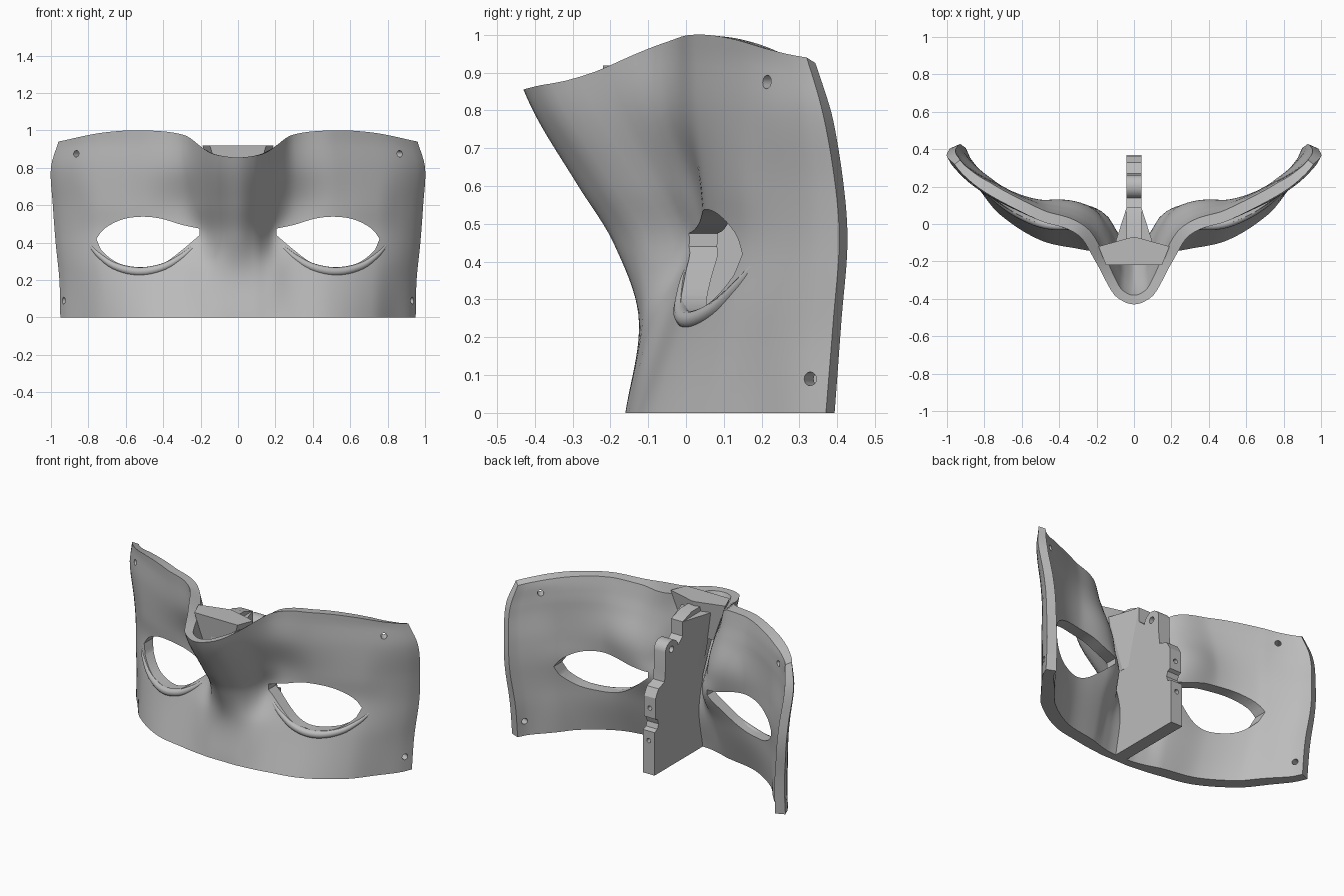
import bpy, bmesh, math
from mathutils import Matrix, Vector

cube = bpy.data.objects.get("Cube")
if cube:
    bpy.data.objects.remove(cube, do_unlink=True)

grey = bpy.data.materials.new("plain_grey")
grey.use_nodes = True
grey.diffuse_color = (0.5, 0.5, 0.5, 1)
grey.node_tree.nodes["Principled BSDF"].inputs["Base Color"].default_value = (0.5, 0.5, 0.5, 1)


def interp(xs, ys, x, flat_start=False):
    """Smooth curve through a few stations."""
    n = len(xs)
    x = min(max(x, xs[0]), xs[-1])
    i = next((k for k in range(n - 1) if x <= xs[k + 1]), n - 2)

    def slope(k):
        if k == 0 and flat_start:
            return 0
        a, b = max(k - 1, 0), min(k + 1, n - 1)
        return (ys[b] - ys[a]) / (xs[b] - xs[a])

    h = xs[i + 1] - xs[i]
    t = (x - xs[i]) / h
    return ((1 + 2 * t) * (1 - t) ** 2 * ys[i] + t * (1 - t) ** 2 * h * slope(i)
            + t * t * (3 - 2 * t) * ys[i + 1] + t * t * (t - 1) * h * slope(i + 1))


def finish(bm, name, angle=35):
    bmesh.ops.recalc_face_normals(bm, faces=bm.faces)
    me = bpy.data.meshes.new(name)
    bm.to_mesh(me)
    bm.free()
    ob = bpy.data.objects.new(name, me)
    bpy.context.collection.objects.link(ob)
    me.materials.append(grey)
    smooth(ob, angle)
    return ob


def activate(ob):
    bpy.ops.object.select_all(action='DESELECT')
    ob.select_set(True)
    bpy.context.view_layer.objects.active = ob


def smooth(ob, angle=35):
    activate(ob)
    bpy.ops.object.shade_smooth_by_angle(angle=math.radians(angle))


def loft(bm, lower, upper):
    """Closed solid between two matching rings of points."""
    a = [bm.verts.new(p) for p in lower]
    b = [bm.verts.new(p) for p in upper]
    n = len(a)
    bm.faces.new(a)
    bm.faces.new(b)
    for i in range(n):
        j = (i + 1) % n
        bm.faces.new((a[i], a[j], b[j], b[i]))


def drill(bm, centre, direction, radius, depth):
    turn = Vector(direction).to_track_quat('Z', 'Y').to_matrix().to_4x4()
    bmesh.ops.create_cone(bm, cap_ends=True, segments=20, radius1=radius, radius2=radius,
                          depth=depth, matrix=Matrix.Translation(centre) @ turn)


def cut(ob, bm):
    tool = finish(bm, "cutter")
    tool.hide_render = True
    mod = ob.modifiers.new("cut", 'BOOLEAN')
    mod.operation, mod.solver, mod.object = 'DIFFERENCE', 'EXACT', tool
    activate(ob)
    bpy.ops.object.modifier_apply(modifier=mod.name)
    bpy.data.objects.remove(tool, do_unlink=True)
    smooth(ob)


# Front surface: depth at stations across, for several heights
ACROSS = (0, .1, .15, .2, .3, .53, .76, .88, .97, 1)
HEIGHTS = (0, .25, .45, .6, .8, 1)
DEPTH = ((-.16, -.16, -.155, -.15, -.135, -.085, .055, .195, .305, .37),
         (-.125, -.115, -.1, -.085, -.05, -.002, .1, .205, .32, .39),
         (-.192, -.135, -.06, .005, .025, .055, .145, .235, .34, .405),
         (-.285, -.225, -.15, -.06, .02, .05, .14, .235, .335, .395),
         (-.405, -.355, -.275, -.17, -.05, .03, .14, .22, .31, .36),
         (-.485, -.44, -.36, -.26, -.07, .02, .13, .2, .27, .30))
BROW = (0, .1, .15, .2, .3, .53, .76, 1)
TOP = (.855, .866, .88, .91, .975, 1, .987, .94)


def edge(z):
    return interp((0, .2, .4, .6, .8, .94), (.95, .955, .975, .99, 1, .96), z)


def front(x, z):
    u = abs(x) / edge(z)
    return interp(HEIGHTS, [interp(ACROSS, row, u, True) for row in DEPTH], z)


def inward(x, z):
    e = 0.004
    s = (front(x + e, z) - front(x - e, z)) / (2 * e)
    if abs(x) > edge(z) - e:
        s = 2 * s
    return Vector((-s, 1, 0)).normalized()


def hump(x, z, x0, z0, wide, high):
    return math.exp(-((abs(x) - x0) / wide) ** 2 - ((z - z0) / high) ** 2)


def thickness(x, z, t):
    """Thin at the nose, rim and eyes; thick behind the brow."""
    d = 0.05 + 0.028 * min(1, (x / 0.25) ** 2) - 0.025 * max(0, abs(x) - 0.8) / 0.2
    d += 0.035 * hump(x, z, .36, .72, .18, .15) - 0.025 * hump(x, z, .54, .4, .24, .15)
    return d - 0.02 * max(0, t - 0.85) / 0.15 * min(1, abs(x) / 0.25)


# Mask shell: outer and inner skins joined round the border
NU, NT = 96, 36
bm = bmesh.new()
skins = ([], [])
for i in range(NU + 1):
    u = 2 * i / NU - 1
    columns = ([], [])
    for j in range(NT + 1):
        t = j / NT
        z = t * interp(BROW, TOP, abs(u), True)
        x = u * edge(z)
        outer = Vector((x, front(x, z), z))
        inner = outer + inward(x, z) * thickness(x, z, t)
        if abs(u) < 0.6:
            inner.z = t * interp(BROW, TOP, abs(inner.x), True)
        inner.z -= 0.015 * t * u * u
        columns[0].append(bm.verts.new(outer))
        columns[1].append(bm.verts.new(inner))
    for s in (0, 1):
        skins[s].append(columns[s])
for g in skins:
    for i in range(NU):
        for j in range(NT):
            bm.faces.new((g[i][j], g[i + 1][j], g[i + 1][j + 1], g[i][j + 1]))
border = ([(i, 0) for i in range(NU)] + [(NU, j) for j in range(NT)]
          + [(i, NT) for i in range(NU, 0, -1)] + [(0, j) for j in range(NT, 0, -1)])
for (a, b), (c, d) in zip(border, border[1:] + border[:1]):
    o, n = skins
    bm.faces.new((o[a][b], o[c][d], n[c][d], n[a][b]))
shell = finish(bm, "mask_shell")

# Eye openings and strap holes
UPPER = ((.205, .3, .42, .53, .63, .72, .757), (.475, .495, .53, .538, .52, .47, .42))
LOWER = ((.205, .3, .38, .46, .55, .65, .735, .757), (.44, .36, .3, .27, .27, .295, .365, .42))
STEPS = [.205 + .552 * k / 24 for k in range(25)]
ring = [(x, interp(*UPPER, x)) for x in STEPS] + [(x, interp(*LOWER, x)) for x in STEPS[-2::-1]]
bm = bmesh.new()
for side in (-1, 1):
    loft(bm, [(side * x, -.5, z) for x, z in ring], [(side * x, .6, z) for x, z in ring])
    for x, z in ((.865, .875), (.932, .09)):
        drill(bm, (side * x, front(x, z), z), inward(side * x, z), .018, .3)
cut(shell, bm)

# Raised lower eyelids, tapered tubes lying on the shell
LID = ((.225, .3, .4, .53, .66, .75, .8), (.39, .325, .268, .245, .275, .34, .4))
for side, label in ((1, "left"), (-1, "right")):
    cu = bpy.data.curves.new(label + "_eyelid", 'CURVE')
    cu.dimensions, cu.bevel_depth, cu.bevel_resolution, cu.use_fill_caps = '3D', .024, 3, True
    sp = cu.splines.new('POLY')
    count = 25
    sp.points.add(count - 1)
    for k, p in enumerate(sp.points):
        t = k / (count - 1)
        x = .225 + .575 * t
        z = interp(*LID, x)
        p.co = (side * x, front(x, z) + .01, z, 1)
        p.radius = .25 + .75 * math.sin(math.pi * t) ** .6
    ob = bpy.data.objects.new(label + "_eyelid", cu)
    bpy.context.collection.objects.link(ob)
    cu.materials.append(grey)
    activate(ob)
    bpy.ops.object.convert(target='MESH')
    smooth(bpy.context.object, 50)

# Rear mounting plate with a groove, a round lug and screw holes
lug = [(.2 + .062 * math.cos(a), .73 + .055 * math.sin(a))
       for a in [math.pi * k / 8 for k in range(9)]]
outline = [(-.12, 0), (.37, 0), (.37, .27), (.34, .28), (.33, .31), (.34, .34), (.36, .35),
           (.36, .48), (.33, .53), (.27, .55), (.262, .62)] + lug + [
           (.09, .77), (.09, .86), (0, .89), (-.2, .89),
           (-.22, .68), (-.17, .58), (-.11, .45), (-.09, .3)]
bm = bmesh.new()
loft(bm, [(-.04, y, z) for y, z in outline], [(.04, y, z) for y, z in outline])
plate = finish(bm, "mounting_plate", 30)
bm = bmesh.new()
drill(bm, (0, .2, .73), (1, 0, 0), .02, .3)
for z in (.21, .41):
    drill(bm, (0, .37, z), (0, 1, 0), .014, .12)
cut(plate, bm)


def mirrored(half, z):
    return [(x, y, z) for x, y in half] + [(-x, y, z) for x, y in reversed(half)]


# Bridge block behind the brow, tapering down inside the nose
bm = bmesh.new()
loft(bm, mirrored(((.02, -.1), (.1, -.13), (.08, -.2)), .68),
     mirrored(((.01, -.07), (.19, -.12), (.15, -.22)), .918))
finish(bm, "bridge_block", 20)

# Web flaring from the plate up to the bridge
bm = bmesh.new()
loft(bm, mirrored(((.039, 0), (.042, -.05), (.039, -.12)), .52),
     mirrored(((.039, .09), (.1, -.1), (.09, -.15)), .86))
finish(bm, "plate_web", 20)
